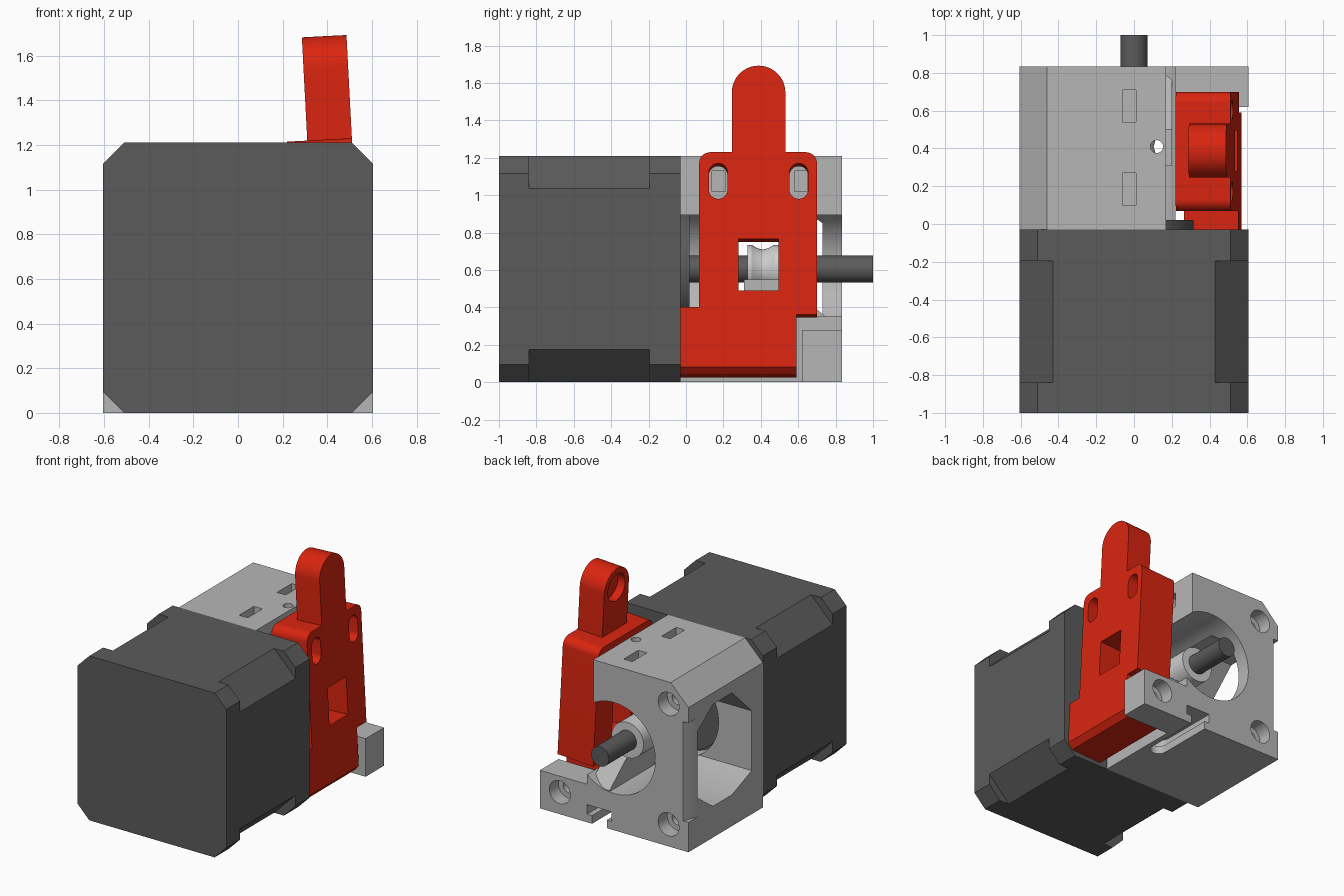
import bpy, bmesh, math
from mathutils import Matrix, Vector

if "Cube" in bpy.data.objects:
    bpy.data.objects.remove(bpy.data.objects["Cube"])

CZ = 0.605      # height of the motor axis


def material(name, rgb):
    m = bpy.data.materials.new(name)
    m.diffuse_color = (*rgb, 1)
    m.use_nodes = True
    m.node_tree.nodes["Principled BSDF"].inputs["Base Color"].default_value = m.diffuse_color
    return m


DARK = material("dark grey", (0.105, 0.105, 0.105))
LIGHT = material("light grey", (0.47, 0.47, 0.47))
PALE = material("pale metal", (0.62, 0.62, 0.62))
RED = material("red", (0.70, 0.018, 0.005))


def place(axis, p, d):
    # profile point p at distance d along an axis
    return {"x": (d, p[0], p[1]), "y": (p[0], d, p[1]), "z": (p[0], p[1], d)}[axis]


def make(name, bm, mat):
    bmesh.ops.recalc_face_normals(bm, faces=bm.faces)
    me = bpy.data.meshes.new(name)
    bm.to_mesh(me)
    bm.free()
    me.materials.append(mat)
    ob = bpy.data.objects.new(name, me)
    bpy.context.collection.objects.link(ob)
    return ob


def prism(name, axis, pts, a, b, mat=LIGHT):
    bm = bmesh.new()
    lo = [bm.verts.new(place(axis, p, a)) for p in pts]
    hi = [bm.verts.new(place(axis, p, b)) for p in pts]
    bm.faces.new(lo)
    bm.faces.new(hi)
    n = len(pts)
    for i in range(n):
        j = (i + 1) % n
        bm.faces.new((lo[i], lo[j], hi[j], hi[i]))
    return make(name, bm, mat)


def arc(cx, cy, r, a0, a1, n):
    return [(cx + r * math.cos(math.radians(a0 + (a1 - a0) * i / n)),
             cy + r * math.sin(math.radians(a0 + (a1 - a0) * i / n))) for i in range(n + 1)]


def rod(name, axis, c, r, a, b, mat=LIGHT, n=48):
    return prism(name, axis, arc(c[0], c[1], r, 0, 360, n)[:-1], a, b, mat)


def box(name, x0, x1, y0, y1, z0, z1, mat=LIGHT):
    return prism(name, "z", [(x0, y0), (x1, y0), (x1, y1), (x0, y1)], z0, z1, mat)


def boolean(target, op, *tools):
    for t in tools:
        mod = target.modifiers.new("bool", "BOOLEAN")
        mod.operation, mod.solver, mod.object = op, "EXACT", t
        bpy.context.view_layer.objects.active = target
        bpy.ops.object.modifier_apply(modifier=mod.name)
        bpy.data.objects.remove(t)


# Motor: two end caps and a core with wider corner chamfers
def chamfered(c, h=0.605):
    k = h - c
    return [(x, z + CZ) for x, z in ((-k, -h), (k, -h), (h, -k), (h, k),
                                     (k, h), (-k, h), (-h, k), (-h, -k))]


for name, c, a, b in (("motor_rear_cap", 0.095, -1, -0.84),
                      ("motor_core", 0.175, -0.84, -0.195),
                      ("motor_front_cap", 0.095, -0.195, -0.03)):
    prism(name, "y", chamfered(c), a, b, DARK)
rod("motor_boss", "y", (0, CZ), 0.315, -0.04, 0.02, DARK, 64)
rod("motor_shaft", "y", (0, CZ), 0.072, 0.0, 1.0, DARK, 32)

# Drive gear: turned profile with a filament groove
bm = bmesh.new()
profile = [(0.33, 0.073), (0.33, 0.13), (0.35, 0.13), (0.38, 0.112), (0.41, 0.104),
           (0.44, 0.112), (0.47, 0.13), (0.68, 0.13), (0.68, 0.073)]
vs = [bm.verts.new((r, y, 0)) for y, r in profile]
edges = [bm.edges.new((vs[i], vs[(i + 1) % len(vs)])) for i in range(len(vs))]
bmesh.ops.spin(bm, geom=vs + edges, cent=(0, 0, 0), axis=(0, 1, 0),
               angle=math.tau, steps=40, use_merge=False)
bmesh.ops.remove_doubles(bm, verts=bm.verts, dist=0.0005)
bmesh.ops.translate(bm, verts=bm.verts, vec=(0, 0, CZ))
make("drive_gear", bm, PALE)

# Housing body, open on the lever side, plus the pivot block
housing = prism("housing", "y", [(-0.605, 0), (0.22, 0), (0.22, 0.45), (0.17, 0.6),
                                 (0.17, 1.21), (-0.46, 1.21), (-0.605, 1.065)], -0.03, 0.835)
boolean(housing, "UNION", box("pivot_block", 0.15, 0.605, 0.62, 0.835, 0, 0.28))
boolean(housing, "DIFFERENCE", rod("bore", "y", (0, CZ), 0.335, -0.1, 0.9, n=64))

# Filament guide inside the bore, cleared around the gear
guide = prism("guide", "x", [(0.31, 0.2), (0.31, 0.55), (0.5, 0.55), (0.7, 0.39),
                             (0.83, 0.28), (0.83, 0.2)], 0.04, 0.2)
boolean(guide, "DIFFERENCE", rod("clearance", "y", (0, CZ), 0.15, 0.2, 0.9))
boolean(housing, "UNION", guide)

# Side opening, corner relief, filament hole and hot end slot
boolean(housing, "DIFFERENCE",
        prism("side_opening", "x", [(0.1, 0.32), (0.1, 0.76), (0.33, 0.98), (0.55, 0.98),
                                    (0.73, 0.85), (0.73, 0.36), (0.55, 0.23), (0.33, 0.23)],
              -0.7, -0.15),
        prism("corner_relief", "z", [(-0.56, 0.84), (-0.61, 0.84), (-0.61, 0.72)], 0.22, 0.95),
        rod("filament_hole", "z", (0.12, 0.41), 0.034, -0.1, 1.3, n=24),
        prism("slot_wide", "z", [(0.22 - 0.0, 0.9)] + [(0.02, 0.9)]
              + arc(0.12, 0.41, 0.1, 180, 360, 16)[:-1] + [(0.2199, 0.41)], 0.06, 0.13),
        prism("slot_narrow", "z", [(0.18, 0.9), (0.06, 0.9)]
              + arc(0.12, 0.41, 0.06, 180, 360, 16), -0.1, 0.07))

# Nut traps in the top with screw slots towards the lever
for y in (0.185, 0.625):
    boolean(housing, "DIFFERENCE",
            box("nut_trap", -0.06, 0.01, y - 0.085, y + 0.085, 1.0, 1.3),
            box("screw_slot", 0.0, 0.3, y - 0.045, y + 0.025, 1.02, 1.13))

# Counterbored mounting holes
for x, z in ((-0.443, 0.162), (-0.443, 1.048), (0.443, 0.162)):
    boolean(housing, "DIFFERENCE",
            rod("counterbore", "y", (x, z), 0.085, 0.73, 0.9, n=32),
            rod("screw_hole", "y", (x, z), 0.045, 0.0, 0.9, n=24))

# Idler lever, built upright then tilted
outline = ([(-0.03, 0.04), (0.59, 0.04), (0.59, 0.36), (0.7, 0.36)]
           + arc(0.64, 1.17, 0.06, 0, 90, 8) + arc(0.13, 1.17, 0.06, 90, 180, 8)
           + [(0.07, 0.40), (-0.03, 0.40)])
lever = prism("idler_lever", "x", outline, 0.22, 0.51, RED)
handle = prism("handle", "x", [(0.245, 1.1), (0.531, 1.1)]
               + arc(0.388, 1.55, 0.143, 0, 180, 32), 0.31, 0.51, RED)
boolean(lever, "UNION", handle)
boolean(lever, "DIFFERENCE",
        rod("thumb_recess", "x", (0.388, 1.55), 0.1, 0.2, 0.37, RED),
        box("gear_window", 0.1, 0.6, 0.28, 0.495, 0.49, 0.765, RED),
        prism("foot_chamfer", "y", [(0.46, 0.03), (0.53, 0.03), (0.53, 0.10)], -0.1, 0.7, RED),
        rod("pivot_hole", "y", (0.385, 0.17), 0.045, -0.1, 0.65, RED, 24))
for y in (0.172, 0.603):
    boolean(lever, "DIFFERENCE",
            prism("spring_slot", "x", arc(y, 1.12, 0.05, 0, 180, 16)
                  + arc(y, 1.03, 0.05, 180, 360, 16), 0.1, 0.6, RED))
hinge = Vector((0.51, 0, 1.23))
lever.data.transform(Matrix.Translation(hinge) @ Matrix.Rotation(math.radians(-3), 4, "Y")
                     @ Matrix.Translation(-hinge))

# Smooth the round surfaces, keep edges sharp
bpy.ops.object.select_all(action="DESELECT")
for ob in bpy.context.scene.objects:
    ob.select_set(True)
    bpy.context.view_layer.objects.active = ob
bpy.ops.object.shade_smooth_by_angle(angle=math.radians(25))
